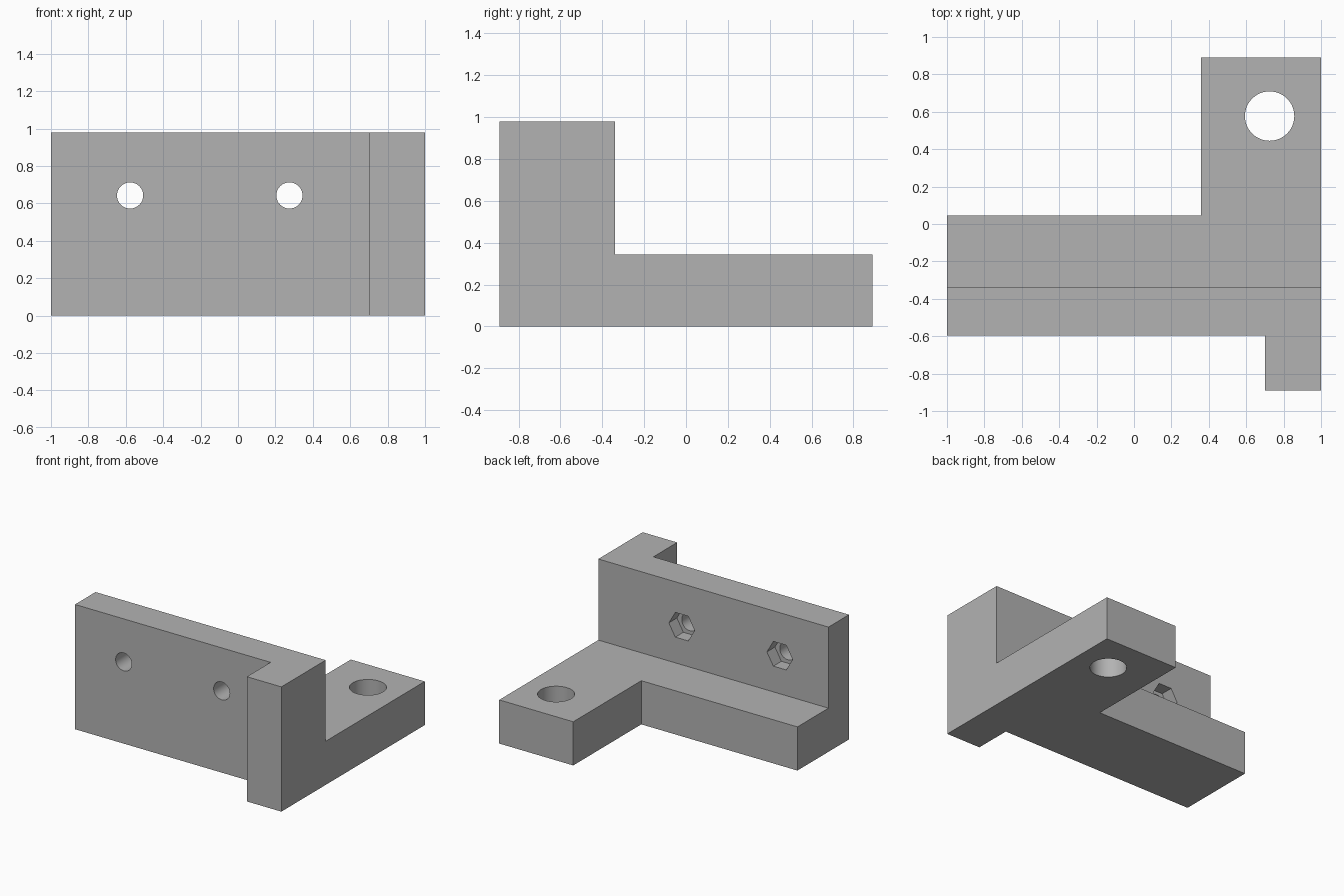
import bpy
import bmesh
import math
from mathutils import Matrix

cube = bpy.data.objects.get("Cube")
if cube:
    bpy.data.objects.remove(cube, do_unlink=True)

# Overall sizes
WALL_BACK, WALL_FRONT = -0.34, -0.595
TOP, BASE_TOP = 0.98, 0.343

grey = bpy.data.materials.new("light grey")
grey.use_nodes = True
colour = (0.45, 0.45, 0.45, 1.0)
grey.diffuse_color = colour
grey.node_tree.nodes["Principled BSDF"].inputs["Base Color"].default_value = colour


def make_object(name, bm):
    bmesh.ops.recalc_face_normals(bm, faces=bm.faces)
    mesh = bpy.data.meshes.new(name)
    bm.to_mesh(mesh)
    bm.free()
    mesh.materials.append(grey)
    obj = bpy.data.objects.new(name, mesh)
    bpy.context.collection.objects.link(obj)
    return obj


def prism(name, outline, height):
    """Extrude an XY outline up from z = 0."""
    bm = bmesh.new()
    face = bm.faces.new([bm.verts.new((x, y, 0)) for x, y in outline])
    result = bmesh.ops.extrude_face_region(bm, geom=[face])
    verts = [v for v in result["geom"] if isinstance(v, bmesh.types.BMVert)]
    bmesh.ops.translate(bm, verts=verts, vec=(0, 0, height))
    return make_object(name, bm)


def box(name, low, high):
    bm = bmesh.new()
    bmesh.ops.create_cube(bm, size=1)
    for v in bm.verts:
        v.co = [(a + b) / 2 + c * (b - a) for a, b, c in zip(low, high, v.co)]
    return make_object(name, bm)


def rod(name, centre, radius, depth, sides, along_y=False, spin=0.0):
    """Cylinder or hexagonal bar along z or y."""
    matrix = Matrix.Translation(centre)
    if along_y:
        matrix = matrix @ Matrix.Rotation(math.pi / 2, 4, "X")
    matrix = matrix @ Matrix.Rotation(spin, 4, "Z")
    bm = bmesh.new()
    bmesh.ops.create_cone(bm, cap_ends=True, segments=sides, radius1=radius,
                          radius2=radius, depth=depth, matrix=matrix)
    return make_object(name, bm)


def cut(target, cutter):
    cutter.hide_render = True
    mod = target.modifiers.new("cut", "BOOLEAN")
    mod.operation = "DIFFERENCE"
    mod.solver = "EXACT"
    mod.object = cutter
    bpy.context.view_layer.objects.active = target
    bpy.ops.object.modifier_apply(modifier=mod.name)
    bpy.data.objects.remove(cutter, do_unlink=True)


# Full footprint: wall, rear foot and front lip
bracket = prism("bracket", [
    (-1, WALL_FRONT), (0.7, WALL_FRONT), (0.7, -0.89), (1, -0.89),
    (1, 0.89), (0.357, 0.89), (0.357, 0.045), (-1, 0.045)], TOP)

# Step behind the wall, leaving the low base
cut(bracket, box("step_cutter", (-1.5, WALL_BACK, BASE_TOP), (1.5, 1.5, 1.5)))

# Large vertical mounting hole in the rear foot
cut(bracket, rod("foot_hole_cutter", (0.725, 0.577, 0.17), 0.132, 1.0, 64))

# Bolt holes through the wall with hexagonal nut pockets at the back
POCKET_DEPTH = 0.1
for x in (-0.577, 0.275):
    cut(bracket, rod("bolt_hole_cutter", (x, -0.45, 0.642), 0.07, 0.7, 48, True))
    # flats face up and down
    cut(bracket, rod("nut_pocket_cutter", (x, WALL_BACK - POCKET_DEPTH + 0.2, 0.642),
                     0.112, 0.4, 6, True, math.pi / 2))

# Smooth bores, crisp edges
bpy.ops.object.select_all(action="DESELECT")
bracket.select_set(True)
bpy.context.view_layer.objects.active = bracket
bpy.ops.object.shade_smooth_by_angle(angle=math.radians(30))
